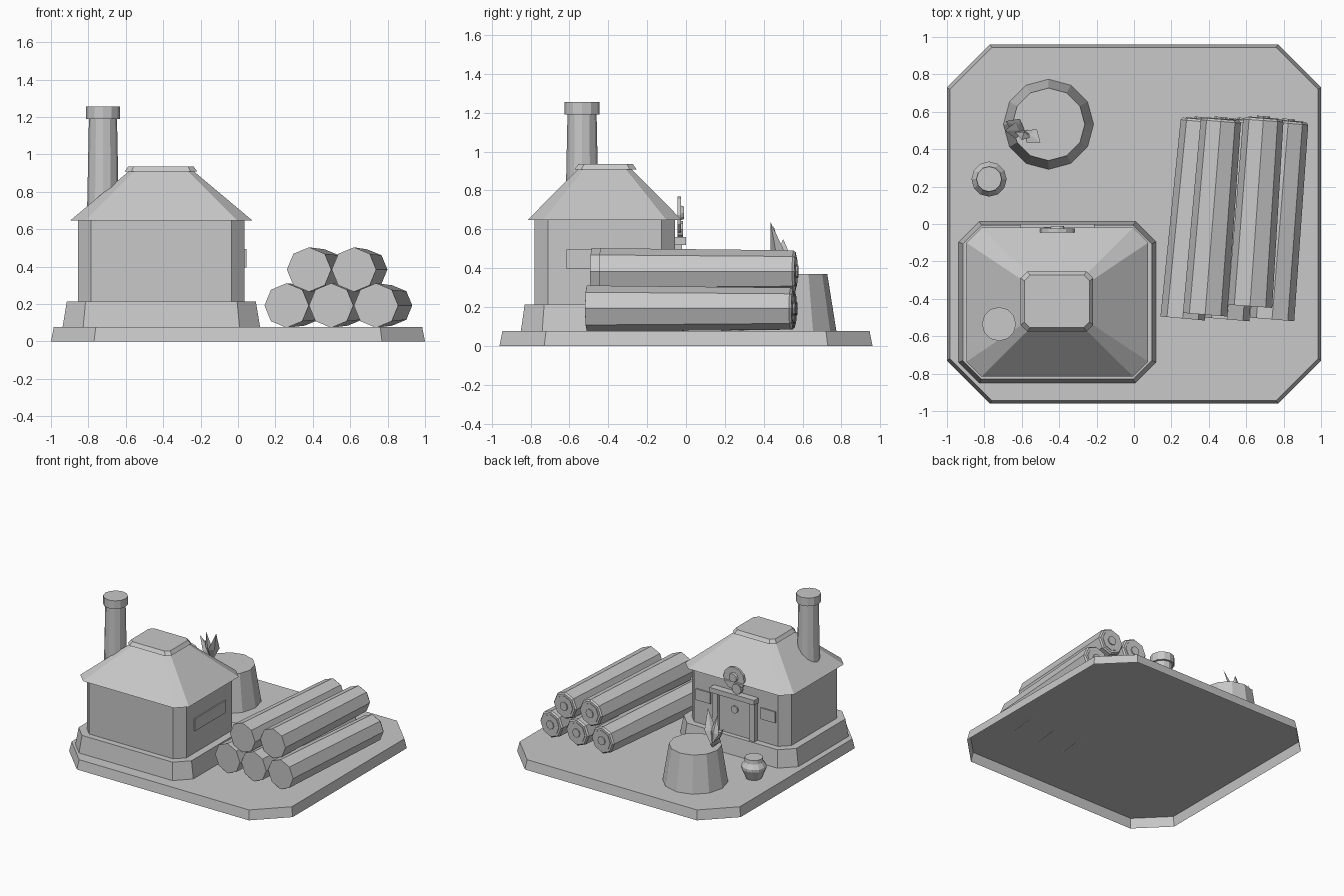
import bpy, bmesh, math
from mathutils import Vector, Matrix

cube = bpy.data.objects.get("Cube")
if cube:
    bpy.data.objects.remove(cube)

grey = bpy.data.materials.new("plain_grey")
grey.use_nodes = True
COLOUR = (0.58, 0.58, 0.58, 1)
grey.diffuse_color = COLOUR
grey.node_tree.nodes["Principled BSDF"].inputs["Base Color"].default_value = COLOUR


def finish(name, bm, matrix=None):
    if matrix:
        bm.transform(matrix)
    bmesh.ops.recalc_face_normals(bm, faces=bm.faces)
    mesh = bpy.data.meshes.new(name)
    bm.to_mesh(mesh)
    bm.free()
    mesh.materials.append(grey)
    ob = bpy.data.objects.new(name, mesh)
    bpy.context.collection.objects.link(ob)
    return ob


def loft(name, rings, matrix=None, closed=False):
    """Skin a stack of matching rings; cap the last, and the first if closed."""
    bm = bmesh.new()
    loops = [[bm.verts.new(p) for p in ring] for ring in rings]
    n = len(loops[0])
    for a, b in zip(loops, loops[1:]):
        for i in range(n):
            j = (i + 1) % n
            bm.faces.new((a[i], a[j], b[j], b[i]))
    bm.faces.new(loops[-1])
    if closed:
        bm.faces.new(loops[0][::-1])
    return finish(name, bm, matrix)


def octagon(cx, cy, hx, hy, c, z):
    """Rectangle with cut corners."""
    pts = [(hx, hy - c), (hx - c, hy), (c - hx, hy), (-hx, hy - c),
           (-hx, c - hy), (c - hx, -hy), (hx - c, -hy), (hx, c - hy)]
    return [(cx + x, cy + y, z) for x, y in pts]


def turned(name, sides, profile, matrix, closed=False):
    """Faceted solid of revolution from (radius, height) pairs."""
    angles = [2 * math.pi * i / sides for i in range(sides)]
    rings = [[(r * math.cos(a), r * math.sin(a), z) for a in angles] for r, z in profile]
    return loft(name, rings, matrix, closed)


def box(name, low, high):
    low, high = Vector(low), Vector(high)
    bm = bmesh.new()
    bmesh.ops.create_cube(bm, size=1)
    size = Matrix.Diagonal((high - low).to_4d())
    size[3][3] = 1
    return finish(name, bm, Matrix.Translation((low + high) / 2) @ size)


at = Matrix.Translation
FACE_BACK = Matrix.Rotation(-math.pi / 2, 4, 'X')  # local z becomes +y

# Ground slab, hollow underneath
GROUND = 0.076
loft("ground_slab", [octagon(0, 0, 1, 0.96, 0.23, 0),
                     octagon(0, 0, 0.985, 0.945, 0.225, GROUND)])

# House: plinth, walls, roof and overhanging roof cap
HX, HY = -0.41, -0.418
loft("house_plinth", [octagon(HX, HY, 0.528, 0.432, 0.11, GROUND),
                      octagon(HX, HY, 0.505, 0.412, 0.10, 0.214)])
loft("house_walls", [octagon(HX, HY, 0.446, 0.362, 0.07, 0.214),
                     octagon(HX, HY, 0.446, 0.362, 0.07, 0.65)])
loft("house_roof", [octagon(HX, HY, 0.486, 0.398, 0.08, 0.647),
                    octagon(HX, HY, 0.175, 0.14, 0.03, 0.908)], closed=True)
loft("roof_cap", [octagon(HX - 0.002, HY + 0.004, 0.194, 0.16, 0.035, 0.908),
                  octagon(HX - 0.002, HY + 0.004, 0.174, 0.14, 0.03, 0.936)], closed=True)

# Chimney
spot = at((-0.722, -0.535, 0))
turned("chimney_shaft", 12, [(0.086, 0.65), (0.075, 1.19)], spot)
turned("chimney_top", 12, [(0.091, 1.19), (0.091, 1.256)], spot, closed=True)

# Doorway in the back wall
WALL = -0.055
box("door_lintel", (HX - 0.2, WALL - 0.01, 0.52), (HX + 0.2, 0, 0.56))
box("door_panel", (HX - 0.14, WALL - 0.01, 0.21), (HX + 0.14, WALL + 0.012, 0.52))
for side, s in (("left", 1), ("right", -1)):
    x = HX + s * 0.165
    box(side + "_door_post", (x - 0.025, WALL - 0.01, 0.21), (x + 0.025, WALL + 0.035, 0.52))
    x = HX + s * 0.29
    box(side + "_back_window", (x - 0.065, WALL - 0.01, 0.4), (x + 0.065, WALL + 0.01, 0.49))
turned("door_knob", 10, [(0.03, 0), (0.03, 0.02)], at((HX, WALL + 0.005, 0.42)) @ FACE_BACK)

# Side window
box("side_window", (0.03, -0.615, 0.395), (0.045, -0.22, 0.495))

# Round sign above the door
turned("sign_disc", 12, [(0.093, 0), (0.093, 0.02)],
       at((HX, -0.045, 0.675)) @ FACE_BACK, closed=True)
turned("sign_hub", 10, [(0.04, 0), (0.034, 0.018)], at((HX, -0.028, 0.685)) @ FACE_BACK)
turned("sign_bracket", 8, [(0.042, 0), (0.042, 0.03)],
       at((HX - 0.03, -0.045, 0.6)) @ FACE_BACK, closed=True)

# Tapering logs: front-end x, centre height, front y, back y, sideways drift
LOGS = [(0.26, 0.192, -0.505, 0.56, 0.098), (0.498, 0.192, -0.51, 0.555, 0.09),
        (0.738, 0.192, -0.51, 0.55, 0.087), (0.38, 0.384, -0.485, 0.56, 0.085),
        (0.62, 0.384, -0.44, 0.565, 0.072)]
for i, (x, z, y0, y1, drift) in enumerate(LOGS):
    axis = Vector((drift, y1 - y0, 0))
    length = axis.length
    place = at((x, y0, z)) @ axis.to_track_quat('Z', 'Y').to_matrix().to_4x4()
    name = "log_%d" % (i + 1)
    turned(name, 8, [(0.119, 0), (0.108, length - 0.012), (0.098, length)], place, closed=True)
    turned(name + "_cut_face", 8, [(0.08, length), (0.08, length + 0.004)], place)
    turned(name + "_core", 8, [(0.035, length), (0.035, length + 0.012)], place)

# Tree stump
turned("stump", 12, [(0.241, GROUND), (0.194, 0.371)], at((-0.457, 0.533, 0)))

# Pointed leaves sprouting from the stump
root = Vector((-0.585, 0.5, 0.365))
TIPS = [(-0.50, 0.435, 0.637), (-0.6, 0.45, 0.62), (-0.685, 0.55, 0.49), (-0.69, 0.5, 0.55)]
for i, tip in enumerate(TIPS):
    tip = Vector(tip)
    mid = root.lerp(tip, 0.45)
    out = Vector((tip.x - root.x, tip.y - root.y, 0)).normalized()
    side = Vector((-out.y, out.x, 0)) * 0.045
    bm = bmesh.new()
    b, t, l, r, f, k = [bm.verts.new(p) for p in
                        (root, tip, mid + side, mid - side, mid + out * 0.015, mid - out * 0.015)]
    for p, q in ((l, f), (f, r), (r, k), (k, l)):
        bm.faces.new((b, p, q))
        bm.faces.new((t, q, p))
    finish("leaf_%d" % (i + 1), bm)

# Small lidded pot
turned("pot", 12, [(0.06, GROUND), (0.094, 0.155), (0.094, 0.175), (0.07, 0.21),
                   (0.067, 0.24)], at((-0.775, 0.24, 0)))
